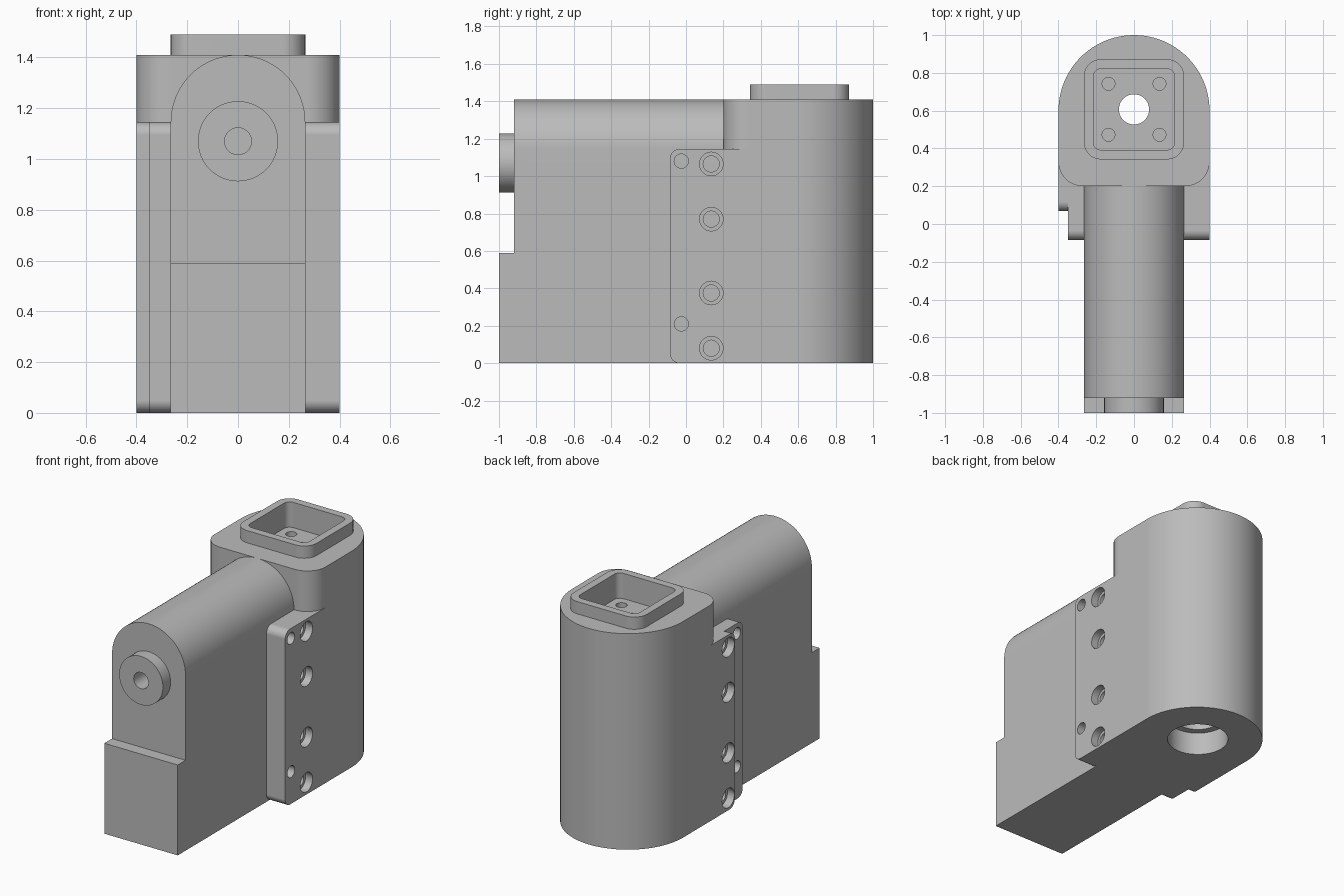
import bpy
import bmesh
from math import cos, sin, pi, radians
from mathutils import Vector

cube = bpy.data.objects.get("Cube")
if cube:
    bpy.data.objects.remove(cube, do_unlink=True)

grey = bpy.data.materials.new("plain grey")
grey.use_nodes = True
grey.diffuse_color = (0.5, 0.5, 0.5, 1)
grey.node_tree.nodes["Principled BSDF"].inputs["Base Color"].default_value = (0.5, 0.5, 0.5, 1)


def rounded(corners, steps=10):
    """Outline from (u, v, radius) corners, with each corner filleted."""
    pts = []
    for i, (u, v, r) in enumerate(corners):
        p = Vector((u, v))
        if r == 0:
            pts.append(p)
            continue
        a = (Vector(corners[i - 1][:2]) - p).normalized()
        b = (Vector(corners[(i + 1) % len(corners)][:2]) - p).normalized()
        centre = p + (a + b) * r
        for k in range(steps + 1):
            t = k / steps * pi / 2
            pts.append(centre - b * r * cos(t) - a * r * sin(t))
    return pts


def arc(u, v, r, start, end, steps):
    return [(u + r * cos(start + (end - start) * k / steps),
             v + r * sin(start + (end - start) * k / steps)) for k in range(steps + 1)]


def prism(name, outline, axis, low, high):
    """Extrude a 2D outline along one axis."""
    place = {"X": lambda u, v, w: (w, u, v),
             "Y": lambda u, v, w: (u, w, v),
             "Z": lambda u, v, w: (u, v, w)}[axis]
    bm = bmesh.new()
    face = bm.faces.new([bm.verts.new(place(u, v, low)) for u, v in outline])
    new = bmesh.ops.extrude_face_region(bm, geom=[face])["geom"]
    shift = Vector(place(0, 0, high - low))
    bmesh.ops.translate(bm, vec=shift, verts=[g for g in new if isinstance(g, bmesh.types.BMVert)])
    bmesh.ops.recalc_face_normals(bm, faces=bm.faces)
    mesh = bpy.data.meshes.new(name)
    bm.to_mesh(mesh)
    bm.free()
    mesh.materials.append(grey)
    obj = bpy.data.objects.new(name, mesh)
    bpy.context.collection.objects.link(obj)
    return obj


def cylinder(u, v, r, axis, low, high, steps=40, name="cutter"):
    return prism(name, arc(u, v, r, 0, 2 * pi, steps)[:-1], axis, low, high)


def combine(target, tool, operation):
    """Apply a boolean and remove the tool."""
    mod = target.modifiers.new("combine", "BOOLEAN")
    mod.operation, mod.object, mod.solver = operation, tool, "EXACT"
    bpy.context.view_layer.update()
    graph = bpy.context.evaluated_depsgraph_get()
    mesh = bpy.data.meshes.new_from_object(target.evaluated_get(graph))
    target.modifiers.clear()
    target.data = mesh
    bpy.data.objects.remove(tool, do_unlink=True)


def finish(obj):
    bpy.ops.object.select_all(action="DESELECT")
    obj.select_set(True)
    bpy.context.view_layer.objects.active = obj
    bpy.ops.object.shade_smooth_by_angle(angle=radians(30))
    mod = obj.modifiers.new("even shading", "WEIGHTED_NORMAL")
    mod.keep_sharp = True


W, ARM, TOP, SHELF, CY = 0.4, 0.265, 1.41, 1.145, 0.607

# Rear column with a round back and filleted front corners
front = rounded([(-W, 0.2, 0.13), (W, 0.2, 0.13), (W, 0.6, 0), (-W, 0.6, 0)])[:-2]
column = prism("column", front + arc(0, 0.6, W, 0, pi, 48), "Z", 0, TOP)


# Side flanges, the right one stepped
def flange(y, low, high):
    outline = rounded([(y, 0, 0.05), (0.45, 0, 0), (0.45, SHELF, 0), (y, SHELF, 0.05)])
    return prism("flange", outline, "X", low, high)


for y, low, high in ((-0.085, ARM, W), (-0.085, -0.35, -ARM), (0.068, -W, -ARM)):
    combine(column, flange(y, low, high), "UNION")


# Square socket on top, with its pocket
def square(half, r, low, high):
    outline = rounded([(-half, CY - half, r), (half, CY - half, r),
                       (half, CY + half, r), (-half, CY + half, r)])
    return prism("socket", outline, "Z", low, high)


combine(column, square(ARM, 0.09, 1.3, 1.49), "UNION")
combine(column, square(0.215, 0.04, 1.325, 1.6), "DIFFERENCE")

# Stepped vertical bore and the four pocket screw holes
for r, low, high in ((0.08, -0.1, 1.5), (0.14, -0.1, 1.15), (0.185, -0.1, 0.15)):
    combine(column, cylinder(0, CY, r, "Z", low, high), "DIFFERENCE")
for sx in (-1, 1):
    for sy in (-1, 1):
        combine(column, cylinder(sx * 0.135, CY + sy * 0.135, 0.034, "Z", 1.22, 1.4, 24), "DIFFERENCE")

# Counterbored screw holes and dowel holes through both flanges
holes = [(0.135, z, r, depth) for z in (0.08, 0.375, 0.77, 1.065)
         for r, depth in ((0.043, 0.16), (0.063, 0.05))]
holes += [(-0.025, z, 0.038, 0.16) for z in (0.21, 1.08)]
for side in (-1, 1):
    for y, z, r, depth in holes:
        low, high = sorted((side * (W - depth), side * 0.5))
        combine(column, cylinder(y, z, r, "X", low, high, 28), "DIFFERENCE")
finish(column)

# Forward arm with a rounded top
arm = prism("arm", [(-ARM, 0), (ARM, 0)] + arc(0, SHELF, ARM, 0, pi, 40), "Y", -0.92, 0.2)
foot = prism("foot", [(-ARM, 0), (ARM, 0), (ARM, 0.59), (-ARM, 0.59)], "Y", -1, -0.8)
combine(arm, foot, "UNION")

# Round boss with a centre hole
combine(arm, cylinder(0, 1.07, 0.158, "Y", -1, -0.85, 48, "boss"), "UNION")
combine(arm, cylinder(0, 1.07, 0.053, "Y", -1.1, -0.8, 28), "DIFFERENCE")
finish(arm)
